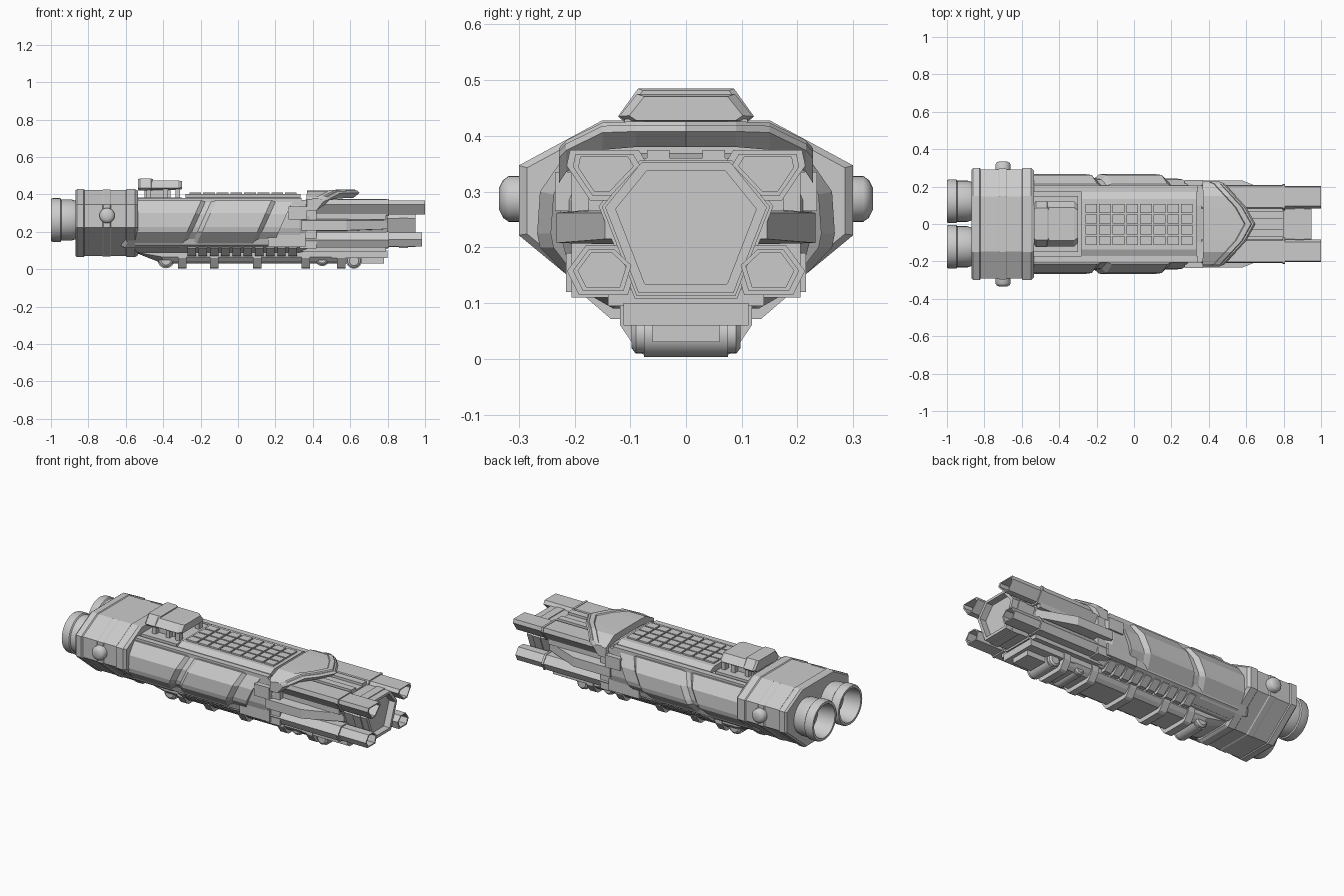
import bpy, bmesh, math

cube = bpy.data.objects.get("Cube")
if cube:
    bpy.data.objects.remove(cube, do_unlink=True)

GREY = (0.6, 0.6, 0.6, 1)
hull_grey = bpy.data.materials.new("hull_grey")
hull_grey.use_nodes = True
hull_grey.diffuse_color = GREY
hull_grey.node_tree.nodes["Principled BSDF"].inputs["Base Color"].default_value = GREY


def loft(name, sections, axis="x", side=1, smooth=False, shear=0):
    """Skin closed outlines placed along an axis and cap both ends."""
    bm = bmesh.new()
    rings = []
    for a, outline in sections:
        ring = []
        for u, v in outline:
            p = {"x": (a + shear * (v - 0.36), u, v), "y": (u, a, v), "z": (u, v, a)}[axis]
            ring.append(bm.verts.new((p[0], p[1] * side, p[2])))
        rings.append(ring)
    n = len(rings[0])
    for r, s in zip(rings, rings[1:]):
        for i in range(n):
            j = (i + 1) % n
            bm.faces.new((r[i], r[j], s[j], s[i]))
    bm.faces.new(rings[0])
    bm.faces.new(rings[-1])
    bmesh.ops.recalc_face_normals(bm, faces=bm.faces)
    mesh = bpy.data.meshes.new(name)
    bm.to_mesh(mesh)
    bm.free()
    mesh.materials.append(hull_grey)
    ob = bpy.data.objects.new(name, mesh)
    bpy.context.collection.objects.link(ob)
    if smooth:
        bpy.ops.object.select_all(action="DESELECT")
        ob.select_set(True)
        bpy.context.view_layer.objects.active = ob
        bpy.ops.object.shade_smooth_by_angle(angle=math.radians(35))
    return ob


def pair(name, sections, **kw):
    for label, side in (("left", -1), ("right", 1)):
        loft(f"{name}_{label}", sections, side=side, **kw)


def rect(u0, u1, v0, v1):
    return [(u0, v0), (u1, v0), (u1, v1), (u0, v1)]


def box(name, x0, x1, y0, y1, z0, z1, both=False):
    (pair if both else loft)(name, [(x0, rect(y0, y1, z0, z1)), (x1, rect(y0, y1, z0, z1))])


def circle(r, cu, cv, n=32):
    return [(cu + r * math.cos(math.tau * i / n), cv + r * math.sin(math.tau * i / n)) for i in range(n)]


def sym(half):
    """Complete an outline from its +y half."""
    return half + [(-y, z) for y, z in reversed(half)]


def scaled(outline, s):
    cu = sum(p[0] for p in outline) / len(outline)
    cv = sum(p[1] for p in outline) / len(outline)
    return [(cu + (u - cu) * s, cv + (v - cv) * s) for u, v in outline]


# Engine block with grooves around it
block = sym([(0.11, 0.065), (0.30, 0.222), (0.30, 0.347), (0.15, 0.428)])
steps = [(-0.87, 0.96), (-0.86, 1), (-0.825, 1), (-0.82, 0.975), (-0.725, 0.975), (-0.72, 0.99),
         (-0.685, 0.99), (-0.68, 0.975), (-0.60, 0.975), (-0.595, 1), (-0.55, 1), (-0.535, 0.95)]
loft("engine_block", [(x, scaled(block, s)) for x, s in steps])

# Twin hollow thrusters
nozzle = [(-0.86, 0.10), (-0.89, 0.11), (-0.945, 0.11), (-0.95, 0.117), (-0.99, 0.117), (-1, 0.112),
          (-1, 0.098), (-0.95, 0.092), (-0.90, 0.08), (-0.90, 0.03), (-0.93, 0.01)]
pair("thruster", [(x, circle(r, 0.122, 0.263)) for x, r in nozzle], smooth=True)

# Round pods on the engine block
pod = [(0.28, 0.041), (0.318, 0.041), (0.328, 0.034), (0.335, 0.02)]
pair("side_pod", [(y, circle(r, -0.70, 0.287)) for y, r in pod], axis="y", smooth=True)

# Inner hull
core = sym([(0.13, 0.09), (0.20, 0.13), (0.225, 0.22), (0.225, 0.29), (0.19, 0.37)])
loft("inner_hull", [(-0.55, core), (0.33, core), (0.40, scaled(core, 0.88))])

# Slanted side armour
plate = [(0.18, 0.115), (0.262, 0.20), (0.267, 0.225), (0.262, 0.30), (0.215, 0.368), (0.19, 0.368), (0.19, 0.14)]
thin = [(0.18, 0.125), (0.238, 0.20), (0.243, 0.225), (0.238, 0.295), (0.205, 0.36), (0.18, 0.36), (0.18, 0.14)]
for i, (a, b) in enumerate([(-0.52, -0.175), (-0.145, 0.20)]):
    pair(f"armour_{i}", [(a, thin), (a + 0.025, plate), (b - 0.025, plate), (b, thin)], shear=0.45)
pair("armour_base", [(-0.50, thin), (0.29, thin)], shear=0.45)
pair("armour_root", [(-0.545, plate), (-0.49, plate)])
box("shoulder_strip", -0.54, 0.34, 0.172, 0.205, 0.34, 0.382, both=True)

# Blocks behind the front section
box("upper_side_block", 0.27, 0.37, 0.18, 0.235, 0.265, 0.335, both=True)
box("lower_side_block", 0.16, 0.36, 0.16, 0.215, 0.12, 0.19, both=True)
box("joint_frame", 0.33, 0.42, 0.10, 0.205, 0.11, 0.37, both=True)

# Tiled top deck
deck = sym([(0.172, 0.36), (0.172, 0.385), (0.135, 0.402)])
loft("top_deck", [(-0.28, deck), (0.335, deck)])
for i in range(8):
    for j in range(4):
        x, y = -0.26 + i * 0.073, -0.112 + j * 0.057
        box(f"deck_tile_{i}_{j}", x, x + 0.063, y, y + 0.049, 0.39, 0.411)

# Bridge on its legs
cab = sym([(0.105, 0.425), (0.12, 0.435), (0.088, 0.475)])
tall = sym([(0.105, 0.42), (0.122, 0.435), (0.086, 0.485)])
loft("bridge", [(-0.47, cab), (-0.32, cab), (-0.30, scaled(cab, 0.85))])
loft("bridge_rear", [(-0.535, scaled(tall, 0.9)), (-0.525, tall), (-0.465, tall), (-0.455, scaled(tall, 0.9))])
box("bridge_foot", -0.50, -0.36, -0.08, 0.08, 0.36, 0.43)
for x in (-0.49, -0.40, -0.335):
    box("bridge_leg", x, x + 0.025, 0.075, 0.11, 0.36, 0.43, both=True)
box("bridge_base", -0.54, -0.30, -0.15, 0.15, 0.36, 0.385)


# Chevron brow over the front section
def brow(x0, x1, z0, z1):
    return [(x0, z0), (x1 - 0.035, z0), (x1, z1 - 0.012), (x1 - 0.01, z1), (x0, z1)]


stations = [(0.228, 0.37, 0.455, 0.315, 0.372), (0.215, 0.365, 0.485, 0.335, 0.386),
            (0.15, 0.37, 0.545, 0.375, 0.418), (0.09, 0.37, 0.60, 0.38, 0.42)]
ribs = [(-s[0], brow(*s[1:])) for s in stations] + [(0, brow(0.37, 0.65, 0.38, 0.42))]
ribs += [(s[0], brow(*s[1:])) for s in reversed(stations)]
loft("front_brow", ribs, axis="y")
trim = [(y, [(o[3][0] - 0.05, o[3][1]), (o[3][0] - 0.01, o[3][1]),
             (o[3][0] - 0.015, o[3][1] + 0.006), (o[3][0] - 0.045, o[3][1] + 0.006)]) for y, o in ribs]
loft("brow_trim", trim, axis="y")


# Hollow tipped front beams
def muzzle(outline, x0, x1, depth, rim):
    inner = scaled(outline, rim)
    return [(x0, outline), (x1, outline), (x1, inner), (x1 - depth, inner)]


centre = sym([(0.085, 0.118), (0.145, 0.272), (0.08, 0.352)])
loft("centre_beam", muzzle(centre, 0.79, 0.95, 0.12, 0.87))
loft("centre_band", [(0.86, scaled(centre, 1.04)), (0.91, scaled(centre, 1.04))])
loft("centre_body", [(0.36, scaled(centre, 1.08)), (0.80, scaled(centre, 1.08))])
upper = [(0.135, 0.293), (0.168, 0.293), (0.203, 0.345), (0.198, 0.368), (0.095, 0.368), (0.083, 0.348)]
lower = [(0.112, 0.122), (0.185, 0.122), (0.203, 0.158), (0.175, 0.196), (0.128, 0.196), (0.098, 0.168)]
pair("upper_beam", muzzle(upper, 0.38, 1.0, 0.16, 0.82))
pair("lower_beam", muzzle(lower, 0.30, 0.985, 0.16, 0.82))
for name, outline in (("upper", upper), ("lower", lower)):
    pair(f"{name}_sleeve", [(0.36, scaled(outline, 1.12)), (0.795, scaled(outline, 1.12))])
    pair(f"{name}_collar", [(0.795, scaled(outline, 1.2)), (0.808, scaled(outline, 1.2))])

# Tapered fins between the beams
fin = [(0.10, 0.205), (0.232, 0.208), (0.232, 0.262), (0.10, 0.275)]
tip = [(0.10, 0.215), (0.145, 0.215), (0.145, 0.262), (0.10, 0.27)]
pair("side_fin", [(0.34, fin), (0.58, fin), (0.80, tip)])
box("side_rail", 0.40, 0.79, 0.10, 0.175, 0.265, 0.30, both=True)
box("top_rail", 0.45, 0.80, 0.03, 0.07, 0.345, 0.375, both=True)

# Belly keel with cross ribs
keel = sym([(0.075, 0.03), (0.095, 0.045), (0.112, 0.065), (0.112, 0.10)])
shallow = sym([(0.075, 0.085), (0.095, 0.088), (0.112, 0.09), (0.112, 0.11)])
loft("keel", [(-0.54, shallow), (-0.40, keel), (0.55, keel)])
box("keel_nose", 0.50, 0.80, -0.112, 0.112, 0.06, 0.10)
box("keel_runner", 0.50, 0.78, -0.06, 0.06, 0.03, 0.07)
box("belly_floor", -0.54, 0.79, -0.14, 0.14, 0.095, 0.125)
rib = sym([(0.07, 0.005), (0.085, 0.012), (0.118, 0.06), (0.118, 0.10)])
for x in (-0.32, -0.15, 0.08, 0.34, 0.53):
    loft("keel_rib", [(x, rib), (x + 0.045, rib)])
tooth = [(0.10, 0.072), (0.135, 0.072), (0.185, 0.115), (0.185, 0.14), (0.10, 0.14)]
for i in range(10):
    x = -0.27 + i * 0.06
    pair(f"belly_tooth_{i}", [(x, tooth), (x + 0.045, tooth)])

# Drums lying across the belly
for x, z, r in ((-0.385, 0.05, 0.045), (0.45, 0.055, 0.038), (0.62, 0.045, 0.042)):
    ends = [(-0.098, 0.6), (-0.09, 0.85), (-0.075, 0.85), (-0.075, 1), (0.075, 1), (0.075, 0.85), (0.09, 0.85), (0.098, 0.6)]
    loft("belly_drum", [(y, circle(r * s, x, z, 20)) for y, s in ends], axis="y", smooth=True)
